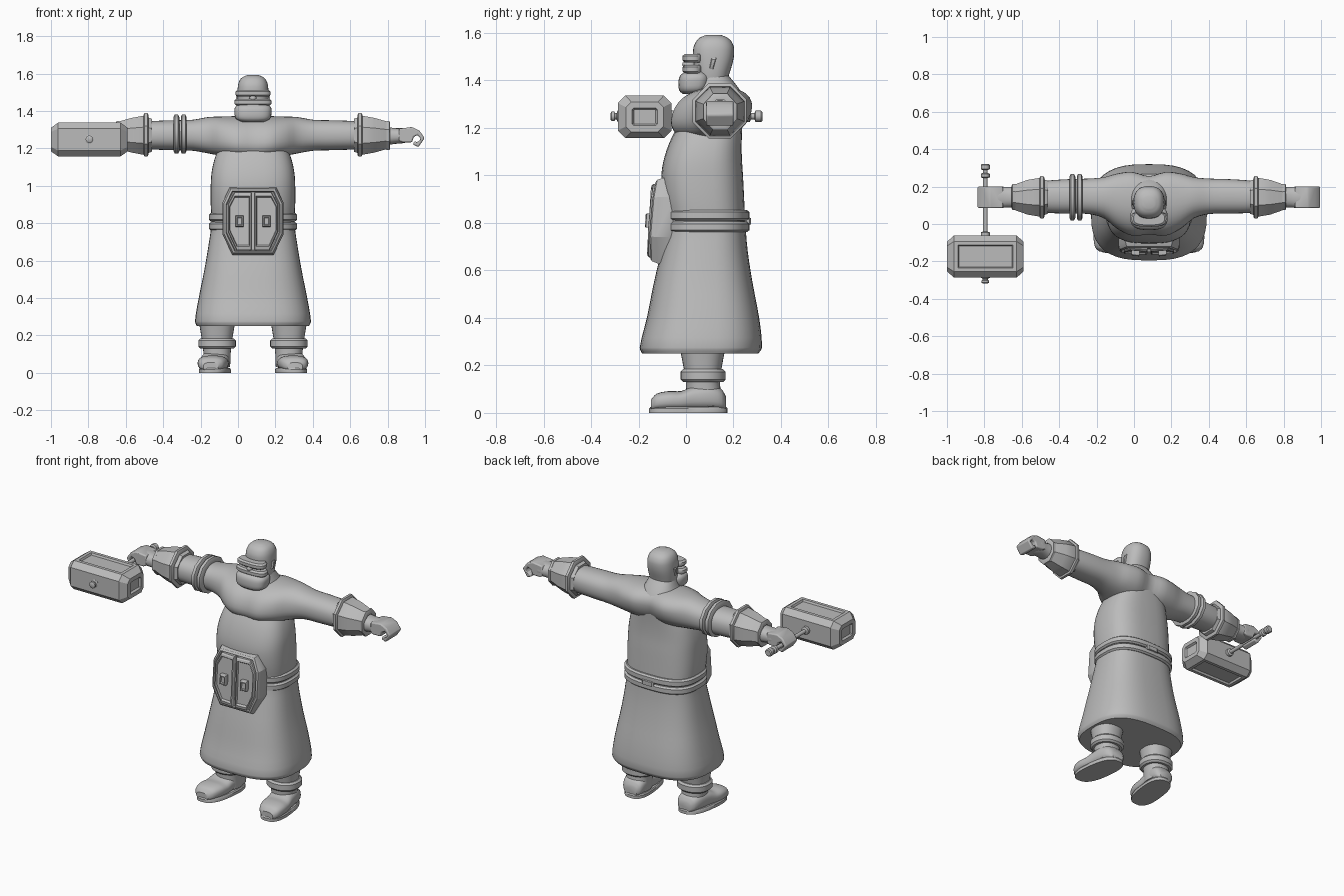
import bpy, bmesh, math
from mathutils import Vector

if "Cube" in bpy.data.objects:
    bpy.data.objects.remove(bpy.data.objects["Cube"])

CX = 0.08  # figure's centre line
grey = bpy.data.materials.new("stone_grey")
grey.diffuse_color = (0.5, 0.5, 0.5, 1)
grey.use_nodes = True
grey.node_tree.nodes["Principled BSDF"].inputs["Base Color"].default_value = grey.diffuse_color


def place(axis, pos, a, b):
    return Vector({"x": (pos, a, b), "y": (a, pos, b), "z": (a, b, pos)}[axis])


def skin(name, rings, loop=False, angle=35, inset=None):
    """Bridge equal rings of points; cap the ends, or close them into a hoop."""
    bm = bmesh.new()
    rows = [[bm.verts.new(p) for p in r] for r in rings]
    n = len(rows[0])
    pairs = list(zip(rows, rows[1:])) + ([(rows[-1], rows[0])] if loop else [])
    for r, s in pairs:
        for i in range(n):
            j = (i + 1) % n
            bm.faces.new((r[i], r[j], s[j], s[i]))
    if not loop:
        bm.faces.new(rows[0])
        bm.faces.new(rows[-1])
    bmesh.ops.recalc_face_normals(bm, faces=bm.faces)
    if inset:
        bm.normal_update()
        fs = [f for f in bm.faces if inset(f.normal)]
        bmesh.ops.inset_individual(bm, faces=fs, thickness=0.028)
        bmesh.ops.inset_individual(bm, faces=fs, thickness=0.008, depth=-0.012)
    me = bpy.data.meshes.new(name)
    bm.to_mesh(me)
    bm.free()
    me.materials.append(grey)
    ob = bpy.data.objects.new(name, me)
    bpy.context.collection.objects.link(ob)
    bpy.ops.object.select_all(action="DESELECT")
    ob.select_set(True)
    bpy.context.view_layer.objects.active = ob
    bpy.ops.object.shade_smooth_by_angle(angle=math.radians(angle))
    return ob


def oval(axis, pos, a, b, ra, rb, shear=0, n=32, e=2.3, phase=0):
    pts = []
    for i in range(n):
        t = 2 * math.pi * i / n + phase
        c, s = math.cos(t), math.sin(t)
        u = math.copysign(abs(c) ** (2 / e), c) * ra
        v = math.copysign(abs(s) ** (2 / e), s) * rb
        pts.append(place(axis, pos, a + u + shear * v, b + v))
    return pts


def refine(secs, steps):
    """Smooth cubic interpolation of section values along the position."""
    def slope(i, k):
        lo, hi = secs[max(i - 1, 0)], secs[min(i + 1, len(secs) - 1)]
        return (hi[k] - lo[k]) / (hi[0] - lo[0])
    out = []
    for i in range(len(secs) - 1):
        p, q = secs[i], secs[i + 1]
        h = q[0] - p[0]
        for s in range(steps):
            t = s / steps
            row = [p[0] + h * t]
            for k in range(1, len(p)):
                row.append((2*t**3 - 3*t*t + 1) * p[k] + (t**3 - 2*t*t + t) * h * slope(i, k)
                           + (3*t*t - 2*t**3) * q[k] + (t**3 - t*t) * h * slope(i + 1, k))
            out.append(row)
    return out + [list(secs[-1])]


def loft(name, axis, secs, steps=3, **kw):
    return skin(name, [oval(axis, *s, **kw) for s in refine(secs, steps)])


def body(name, secs, x=CX, steps=3, **kw):
    """Upright loft from (z, half width, front y, back y)."""
    return loft(name, "z", [(z, x, (f + b) / 2, w, (b - f) / 2) for z, w, f, b in secs], steps, **kw)


def hoop(name, axis, pos, a, b, ra, rb, half, thick, **kw):
    """Chamfered band whose outer radii are ra and rb."""
    prof = [(-1, 1), (-1, .35), (-.6, 0), (.6, 0), (1, .35), (1, 1)]
    return skin(name, [oval(axis, pos + d * half, a, b, ra - t * thick, rb - t * thick, **kw)
                       for d, t in prof], loop=True)


def layers(name, axis, poly, layout, bend=None, **kw):
    """Stack scaled copies of a polygon at the given positions."""
    ca = sum(p[0] for p in poly) / len(poly)
    cb = sum(p[1] for p in poly) / len(poly)
    rings = [[place(axis, pos, ca + (a - ca) * s, cb + (b - cb) * s) for a, b in poly]
             for pos, s in layout]
    if bend:
        rings = [[bend(p) for p in r] for r in rings]
    return skin(name, rings, **kw)


def rect(a, b, w, h):
    return [(a - w, b - h), (a + w, b - h), (a + w, b + h), (a - w, b + h)]


# Robe and belly
body("robe", [(.25, .30, -.185, .305), (.275, .31, -.195, .32), (.4, .29, -.165, .308),
              (.55, .26, -.135, .28), (.68, .238, -.105, .26), (.8, .222, -.082, .25),
              (.9, .226, -.098, .245), (1.0, .226, -.104, .24), (1.08, .22, -.09, .235),
              (1.16, .2, -.06, .235), (1.25, .16, -.01, .24)], e=2.8, n=40)

# Chest, shoulders and upper arms in one sweep: (distance, y, z, half depth, half height, lean)
half = [(.09, .108, 1.26, .165, .112, .3), (.17, .122, 1.265, .145, .105, .2),
        (.24, .14, 1.27, .11, .097, .08), (.32, .148, 1.27, .095, .083, 0),
        (.42, .148, 1.27, .092, .08, 0), (.52, .146, 1.27, .088, .077, 0), (.60, .145, 1.27, .08, .075, 0)]
sweep = ([(CX - h[0],) + h[1:] for h in reversed(half)] + [(CX, .1, 1.258, .15, .114, .3)]
         + [(CX + h[0],) + h[1:] for h in half])
loft("chest_and_arms", "x", sweep)

# Belt: two cords and a small back clasp
for z in (.832, .783):
    hoop("belt_cord", "z", z, CX, .0875, .236, .18, .022, .03, n=40, e=2.7)
layers("belt_clasp", "y", rect(CX, .807, .04, .016), [(.24, 1), (.268, 1), (.274, .8)])

# Neck, head and beard
body("neck", [(1.32, .12, .0, .25), (1.37, .095, .03, .22), (1.42, .075, .05, .18)])
body("head", [(1.36, .068, .05, .165), (1.42, .079, .04, .18), (1.48, .083, .032, .198),
              (1.53, .081, .03, .203), (1.56, .073, .04, .194), (1.58, .057, .058, .175),
              (1.592, .03, .085, .147)], e=2.4)
body("beard", [(1.342, .06, -.012, .06), (1.357, .09, -.028, .085), (1.39, .099, -.032, .1),
               (1.42, .096, -.025, .098), (1.437, .075, -.005, .08)], e=2.8)
# Brow and cheek bands, nose
for label, z, w in (("brow_band", 1.494, .093), ("moustache_band", 1.447, .099)):
    body(label, [(z - .018, w - .01, -.005, .066), (z - .009, w, -.015, .07),
                 (z + .009, w, -.015, .07), (z + .018, w - .01, -.005, .066)], steps=1, e=2.8)
body("nose", [(1.455, .012, -.01, .04), (1.468, .02, -.016, .04), (1.485, .012, -.008, .04)])

# Belly plate: frame, two panels and their latches
def bend(p):
    dz = p.z - .81
    return p + Vector((0, .8 * dz * dz + .06 * dz + .7 * (p.x - CX) ** 2, 0))

outline = [(.125, .99), (.163, .91), (.163, .74), (.11, .63)]
frame = [(CX + d, z) for d, z in outline] + [(CX - d, z) for d, z in reversed(outline)]
layers("plate_frame", "y", frame, [(-.07, .97), (-.085, 1), (-.145, 1), (-.165, .95), (-.168, .89), (-.15, .86)],
       bend, angle=25)
for s in (1, -1):
    panel = [(CX + s * d, z) for d, z in
             ((.008, .965), (.1, .965), (.134, .9), (.134, .755), (.088, .655), (.008, .655))]
    layers("plate_panel", "y", panel, [(-.13, 1), (-.166, 1), (-.171, .95), (-.171, .87), (-.158, .82)],
           bend, angle=25)
    layers("plate_latch", "y", rect(CX + s * .072, .81, .021, .03),
           [(-.14, 1), (-.168, 1), (-.174, .85), (-.174, .65), (-.166, .55)], bend, angle=25)

for s in (1, -1):
    # Ear
    ear = [(.098, 1.45), (.114, 1.446), (.128, 1.495), (.108, 1.495)]
    layers("ear", "x", ear, [(CX + s * .07, 1), (CX + s * .086, 1), (CX + s * .091, .7)])

    # Forearm guard with an elbow rim and a wrist rim
    facet = dict(n=8, e=2, phase=math.pi / 8)
    loft("forearm_guard", "x", [(CX + s * d, .143, 1.27, ry, rz) for d, ry, rz in
                                ((.54, .095, .095), (.585, .112, .113), (.65, .1, .1), (.715, .075, .08))],
         steps=1, **facet)
    hoop("elbow_rim", "x", CX + s * .572, .142, 1.272, .123, .126, .013, .03, **facet)
    hoop("wrist_rim", "x", CX + s * .722, .144, 1.268, .076, .084, .012, .03, **facet)

    # Wrist and curled fist
    loft("wrist", "x", [(CX + s * d, .143, z, ry, rz) for d, z, ry, rz in
                        ((.70, 1.266, .056, .052), (.76, 1.266, .055, .042), (.81, 1.269, .058, .04),
                         (.85, 1.275, .05, .03))])
    grip = [(.78, 1.305), (.85, 1.314), (.89, 1.295), (.918, 1.255), (.885, 1.207), (.855, 1.22),
            (.862, 1.238), (.885, 1.232), (.897, 1.252), (.88, 1.272), (.86, 1.262), (.85, 1.232),
            (.80, 1.232), (.78, 1.24)]
    fist = skin("fist", [[Vector((CX + s * d, y, z)) for d, z in grip] for y in (.085, .2)])
    bev = fist.modifiers.new("soft_edges", "BEVEL")
    bev.width, bev.segments = .007, 2

    # Leg, boot cuff, boot and splayed sole
    lx = CX + s * .192
    body("leg", [(.03, .07, .0, .16), (.12, .074, .0, .143), (.2, .085, -.012, .152), (.29, .1, -.03, .17)], x=lx)
    hoop("boot_cuff", "z", .157, lx, .072, .1, .095, .027, .03, n=32, e=2.2)
    loft("boot", "y", [(y, lx + s * (.012 - .12 * (y - .03)), (t + .01) / 2, w, (t - .01) / 2)
                       for y, t, w in ((-.148, .055, .04), (-.125, .08, .065), (-.07, .092, .08),
                                       (-.02, .092, .08), (.03, .112, .076), (.1, .12, .074),
                                       (.15, .1, .062), (.168, .07, .04))], e=2.6)
    loft("boot_sole", "z", [(z, lx + s * .012, .01, w, d, -s * .12) for z, w, d in
                            ((0, .081, .165), (.018, .081, .165), (.025, .076, .16))], steps=1, e=2.6)

# Double band on one upper arm
for x in (-.329, -.291):
    hoop("arm_band", "x", x, .143, 1.276, .128, .108, .015, .035, n=12, e=2, phase=math.pi / 12)

# Hammer head with recessed panels on top, bottom and ends
HX, HZ = -.795, 1.247
hy, a, b, c = -.174, .113, .09, .032
corners = [(a, b - c), (a - c, b), (c - a, b), (-a, b - c), (-a, c - b), (c - a, -b), (a - c, -b), (a, c - b)]
layers("hammer_head", "x", [(hy + u, HZ + v) for u, v in corners],
       [(-1, .7), (-.962, 1), (-.628, 1), (-.59, .7)], angle=20,
       inset=lambda n: abs(n.z) > .95 or abs(n.x) > .95)

# Handle with a front stud, collar and pommel as one turned profile
turned = [(-.318, .013), (-.314, .02), (-.302, .02), (-.298, .014), (-.292, .014), (-.288, .024), (-.275, .024),
          (-.07, .024), (-.045, .024), (-.04, .012), (.245, .012), (.25, .024), (.268, .024), (.274, .013),
          (.288, .013), (.293, .024), (.316, .024), (.322, .018)]
skin("hammer_handle", [oval("y", y, HX, HZ + .002, r, r, n=12, e=2) for y, r in turned])
